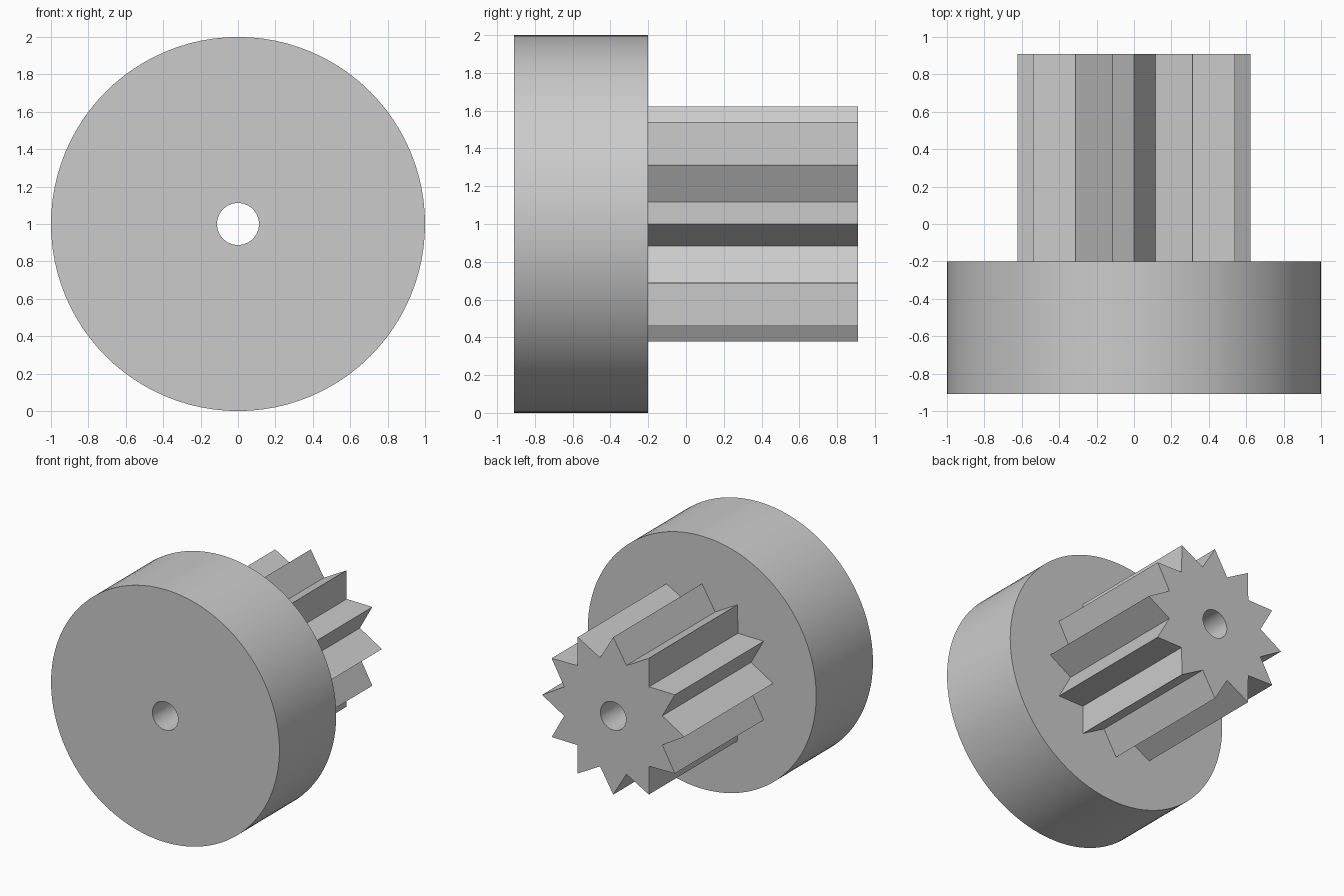
import bpy, bmesh
from math import cos, sin, tau, radians

cube = bpy.data.objects.get("Cube")
if cube:
    bpy.data.objects.remove(cube)

AXIS_Z = 1.0
SEGMENTS = 96
BORE = 0.112

grey = bpy.data.materials.new("plain_grey")
grey.use_nodes = True
colour = (0.6, 0.6, 0.6, 1)
grey.diffuse_color = colour
grey.node_tree.nodes["Principled BSDF"].inputs["Base Color"].default_value = colour


def ring(radii, count):
    """Outline around the axle, cycling through the given radii."""
    return [(radii[i % len(radii)] * cos(tau * i / count),
             radii[i % len(radii)] * sin(tau * i / count)) for i in range(count)]


def bored_prism(name, outline, y_front, y_back):
    """Extrude an outline along y with a round bore through it."""
    bm = bmesh.new()
    n = len(outline)
    step = SEGMENTS // n
    bore = ring([BORE], SEGMENTS)

    def loop(points, y):
        return [bm.verts.new((x, y, z + AXIS_Z)) for x, z in points]

    outer = [loop(outline, y) for y in (y_front, y_back)]
    inner = [loop(bore, y) for y in (y_front, y_back)]

    # Walls of the outline and of the bore
    for front, back in (outer, inner):
        for i in range(len(front)):
            j = (i + 1) % len(front)
            bm.faces.new((front[i], front[j], back[j], back[i]))

    # End caps, one sector per outline side
    for out, hole in zip(outer, inner):
        for i in range(n):
            arc = [hole[(i * step + k) % SEGMENTS] for k in range(step, -1, -1)]
            bm.faces.new([out[i], out[(i + 1) % n]] + arc)

    bmesh.ops.recalc_face_normals(bm, faces=bm.faces)
    mesh = bpy.data.meshes.new(name)
    bm.to_mesh(mesh)
    bm.free()
    mesh.materials.append(grey)
    obj = bpy.data.objects.new(name, mesh)
    bpy.context.collection.objects.link(obj)

    # Smooth round walls, crisp edges
    bpy.ops.object.select_all(action="DESELECT")
    obj.select_set(True)
    bpy.context.view_layer.objects.active = obj
    bpy.ops.object.shade_smooth_by_angle(angle=radians(30))
    return obj


# Round front wheel
bored_prism("wheel", ring([1.0], SEGMENTS), -0.91, -0.2)

# Twelve-toothed pinion behind it
bored_prism("pinion_gear", ring([0.623, 0.445], 24), -0.2, 0.91)
